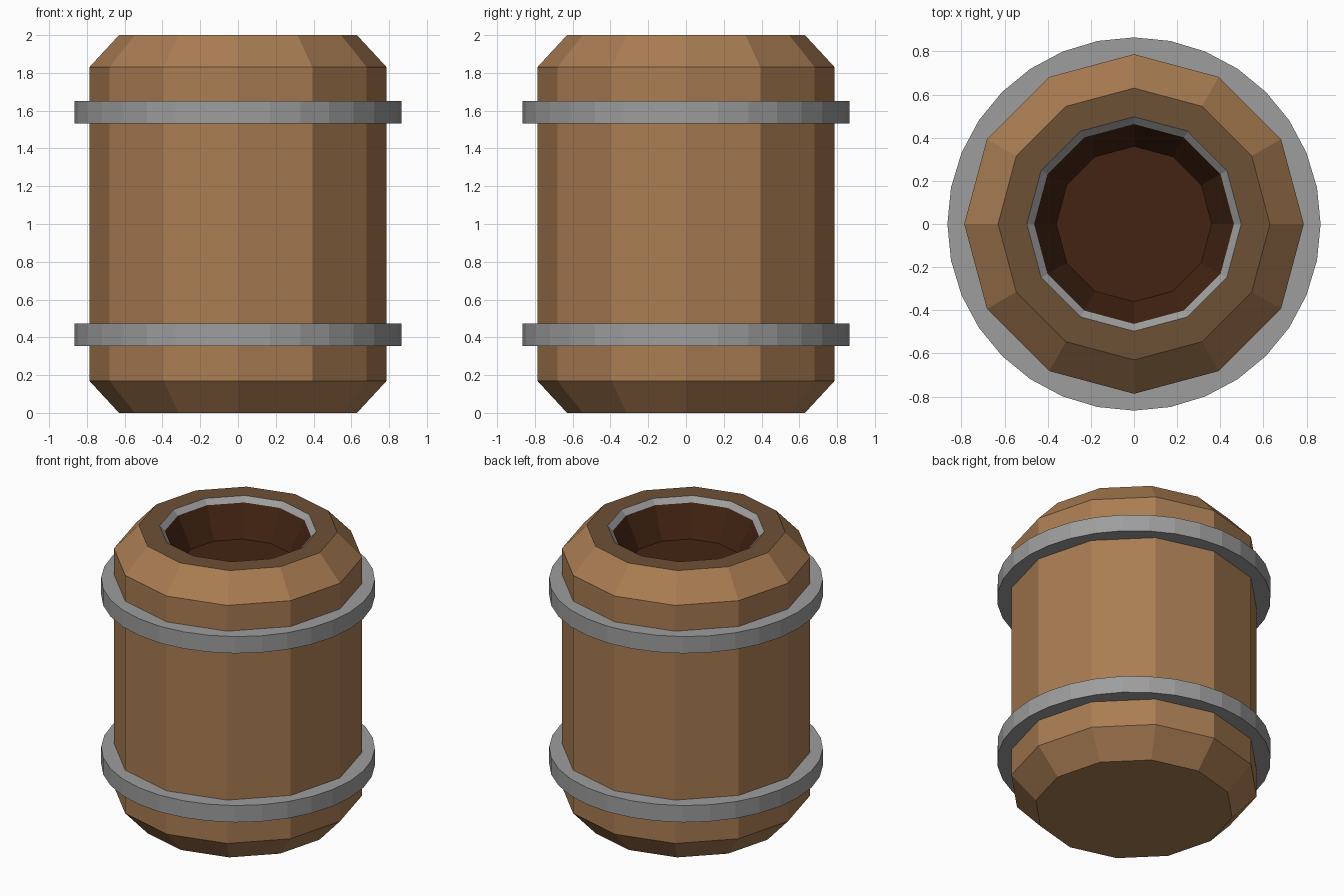
import bpy, bmesh
from math import sin, cos, pi

if "Cube" in bpy.data.objects:
    bpy.data.objects.remove(bpy.data.objects["Cube"])


def material(name, rgb):
    m = bpy.data.materials.new(name)
    m.diffuse_color = (*rgb, 1)
    m.use_nodes = True
    m.node_tree.nodes["Principled BSDF"].inputs["Base Color"].default_value = m.diffuse_color
    return m


WOOD = material("wood", (0.40, 0.205, 0.085))
DARK_WOOD = material("dark_wood", (0.155, 0.083, 0.037))
INSIDE = material("inside_brown", (0.055, 0.017, 0.006))
METAL = material("metal", (0.34, 0.34, 0.34))


def lathe(name, profile, sides, mats, closed=False):
    """Revolve (radius, z) points listed bottom-outside to top-inside.
    mats has one material per profile segment; radius 0 is not needed:
    open ends marked by caller get an n-gon cap (first and last ring)."""
    bm = bmesh.new()
    slots = list(dict.fromkeys(mats))
    rings = [[bm.verts.new((r * cos(2 * pi * i / sides), r * sin(2 * pi * i / sides), z))
              for i in range(sides)] for r, z in profile]
    pairs = list(zip(rings, rings[1:] + rings[:1]))
    if not closed:
        pairs.pop()
    for (low, high), mat in zip(pairs, mats):
        for i in range(sides):
            j = (i + 1) % sides
            f = bm.faces.new((low[i], low[j], high[j], high[i]))
            f.material_index = slots.index(mat)
    if not closed:
        bm.faces.new(rings[0][::-1]).material_index = slots.index(mats[0])
        bm.faces.new(rings[-1]).material_index = slots.index(mats[-1])
    me = bpy.data.meshes.new(name)
    bm.to_mesh(me)
    bm.free()
    for m in slots:
        me.materials.append(m)
    ob = bpy.data.objects.new(name, me)
    bpy.context.collection.objects.link(ob)
    return ob


# Barrel body: chamfered staves, flat lid, metal lip and shallow dark bowl
lathe("barrel_body",
      [(0.63, 0), (0.787, 0.17), (0.787, 1.83), (0.63, 2.0),
       (0.497, 2.0), (0.463, 1.967), (0.36, 1.76)],
      12, [WOOD, WOOD, WOOD, DARK_WOOD, METAL, INSIDE])

# Two metal hoops, sunk slightly into the staves
for name, z in (("lower_hoop", 0.355), ("upper_hoop", 1.533)):
    lathe(name, [(0.74, z), (0.865, z), (0.865, z + 0.117), (0.74, z + 0.117)],
          32, [METAL] * 4, closed=True)
